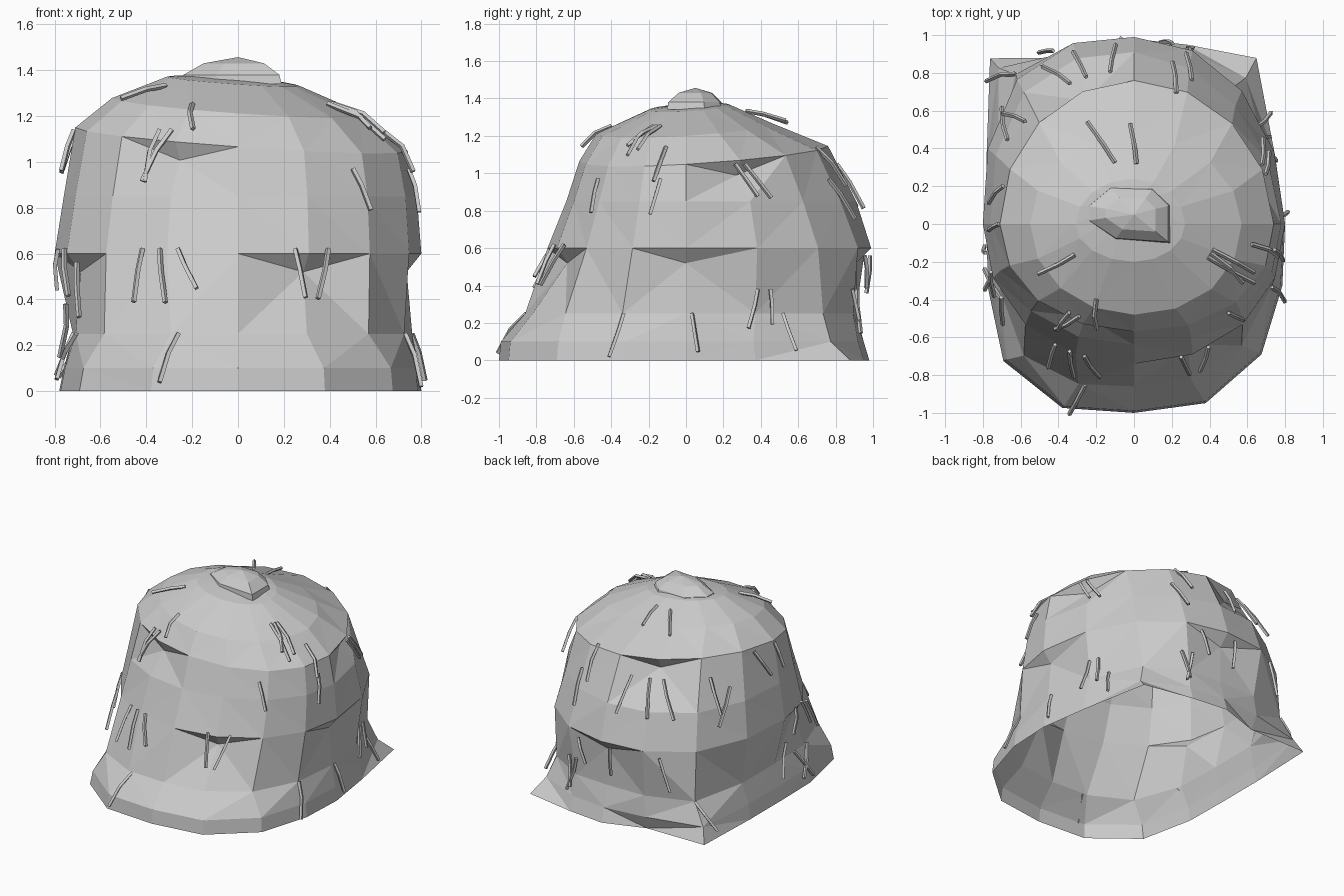
import bpy, bmesh, math, random
from mathutils import Vector

random.seed(4)
cube = bpy.data.objects.get("Cube")
if cube:
    bpy.data.objects.remove(cube, do_unlink=True)

grey = bpy.data.materials.new("straw_grey")
grey.use_nodes = True
tone = (0.6, 0.6, 0.6, 1)
grey.diffuse_color = tone
grey.node_tree.nodes["Principled BSDF"].inputs["Base Color"].default_value = tone

SIDES = 16
# Each ring: height, left, right, front, back extents, then the corner
# powers: front left, front right, back left, back right
RINGS = [
    (0, .78, .80, 1, .98, 3.4, 2.7, 30, 20),
    (.1, .76, .79, .99, .95, 3.4, 2.7, 12, 5),
    (.25, .72, .76, .86, .91, 3.3, 2.4, 5, 3.2),
    (.6, .80, .80, .74, .99, 2.1, 2.1, 2.7, 2.05),
    (.85, .76, .78, .64, .91, 2.1, 2.15, 2.6, 1.85),
    (1.1, .71, .74, .57, .76, 2.05, 2.2, 2, 1.95),
    (1.24, .55, .57, .48, .46, 2, 2.1, 2, 2),
    (1.35, .31, .27, .2, .24, 2, 2, 2, 2),
]
# Columns where a layer is tucked in under the one above, and how deeply
TUCKED = {0: (.93, (5,)), 3: (.92, (0, 4, 9, 13)), 5: (.93, (1, 5, 11))}


def ring_point(ring, angle):
    """Point on a rounded-square ring with four different corners."""
    z, left, right, front, back, fl, fr, bl, br = ring
    low = z < .2
    if low and math.sin(angle) < 0:
        angle -= .1 * math.sin(2 * angle)
    c, s = math.cos(angle), math.sin(angle)
    if s > 0:
        p = br if c > 0 else bl
    else:
        p = fr if c > 0 else fl
    r = (abs(c) ** p + abs(s) ** p) ** (-1 / p)
    x = c * r * (right if c > 0 else left)
    y = s * r * (back if s > 0 else front)
    if z < .5 and x > 0 and y > 0:
        x *= 1 - .17 * y
    if low and y > 0:
        y *= 1 - .11 * abs(x)
    if z > 1:
        z += .06 * y - .07 * x
    return Vector((x, y, z))


def surface(angle, z):
    """Point on the stack at a given direction and height."""
    pts = [ring_point(r, angle) for r in RINGS]
    for a, b in zip(pts, pts[1:]):
        if z <= b.z:
            return a.lerp(b, max(0, (z - a.z) / (b.z - a.z)))
    return pts[-1]


def add_object(name, bm):
    mesh = bpy.data.meshes.new(name)
    bm.to_mesh(mesh)
    bm.free()
    mesh.materials.append(grey)
    obj = bpy.data.objects.new(name, mesh)
    bpy.context.collection.objects.link(obj)


def loft(name, loops, peak):
    """Open-bottomed skin over loops of points, closed to a peak."""
    bm = bmesh.new()
    rows = [[bm.verts.new(p) for p in loop] for loop in loops]
    top = bm.verts.new(peak)
    n = len(rows[0])
    for i in range(n):
        j = (i + 1) % n
        for low, high in zip(rows, rows[1:]):
            bm.faces.new((low[i], low[j], high[j], high[i]))
        bm.faces.new((rows[-1][i], rows[-1][j], top))
    bmesh.ops.remove_doubles(bm, verts=bm.verts, dist=.0005)
    bmesh.ops.triangulate(bm, faces=bm.faces)
    bmesh.ops.recalc_face_normals(bm, faces=bm.faces)
    add_object(name, bm)


# Layered stack, hollow and open underneath
loops = []
for k, ring in enumerate(RINGS):
    lip = [ring_point(ring, math.tau * i / SIDES) for i in range(SIDES)]
    if k in TUCKED:
        depth, columns = TUCKED[k]
        tucked = [p.copy() for p in lip]
        for i in columns:
            tucked[i].x *= depth
            tucked[i].y *= depth
            tucked[i].z = max(0, tucked[i].z - .08)
        loops.append(tucked)
    if k:
        loops.append(lip)
loft("layered_stack", loops, (0, .12, 1.385))

# Small lumpy knot on the crown
base = [(-.25, .1), (-.25, .02), (-.1, -.08), (.19, -.1), (.19, .1), (.1, .19), (-.13, .2)]
knot = [[Vector((x, y, 1.34)) for x, y in base],
        [Vector((x * .95, y * .95, 1.38)) for x, y in base],
        [Vector((x * .6, .05 + (y - .05) * .6, 1.43)) for x, y in base]]
loft("crown_knot", knot, (0, .05, 1.457))

# Loose bent straws: height, then the directions and sideways lean of each
STRAWS = [
    (1.33, ((215, -4), (88, 4), (104, 9))),
    (1.25, ((247, 7), (335, -9), (338, -5), (331, -3))),
    (1.14, ((239, 0), (244, -6), (348, -4), (72, 3), (165, 8), (180, 3))),
    (1.05, ((20, 5), (24, 6), (100, -3), (110, 3), (117, 8), (140, 5))),
    (.97, ((310, 4), (347, -3), (66, 4), (150, -6))),
    (.62, ((239, -2), (245, 2), (251, 6), (288, 3), (299, -4), (200, 6), (192, -4))),
    (.56, ((95, 0), (75, 4), (210, 4), (120, 5))),
    (.38, ((23, -3), (27, 0), (70, -5), (64, 3), (186, -5))),
    (.25, ((338, -5), (2, 2), (31, 2), (250, 0), (195, 8), (205, -9), (135, 5))),
]
curve = bpy.data.curves.new("straw_path", "CURVE")
curve.dimensions = "3D"
curve.bevel_depth = .012
curve.bevel_resolution = 0
curve.use_fill_caps = True
for z, bunch in STRAWS:
    length = .1 if z > 1.3 else .17 if z > 1.2 else .22
    for direction, lean in bunch:
        drop = length * random.uniform(.75, 1.1)
        spline = curve.splines.new("POLY")
        spline.points.add(2)
        for t, lift, point in zip((0, .4, 1), (.003, .02, .03), spline.points):
            angle = math.radians(direction + lean * t)
            p = surface(angle, max(.01, z - drop * t))
            out = Vector((p.x, p.y, 0)).normalized() * lift
            up = Vector((0, 0, lift if z > 1.2 else 0))
            point.co = (*(p + out + up), 1)
path = bpy.data.objects.new("straw_path", curve)
bpy.context.collection.objects.link(path)
graph = bpy.context.evaluated_depsgraph_get()
mesh = bpy.data.meshes.new_from_object(path.evaluated_get(graph))
bpy.data.objects.remove(path, do_unlink=True)
mesh.name = "loose_straws"
mesh.materials.clear()
mesh.materials.append(grey)
mesh.polygons.foreach_set("use_smooth", [False] * len(mesh.polygons))
straws = bpy.data.objects.new("loose_straws", mesh)
bpy.context.collection.objects.link(straws)
